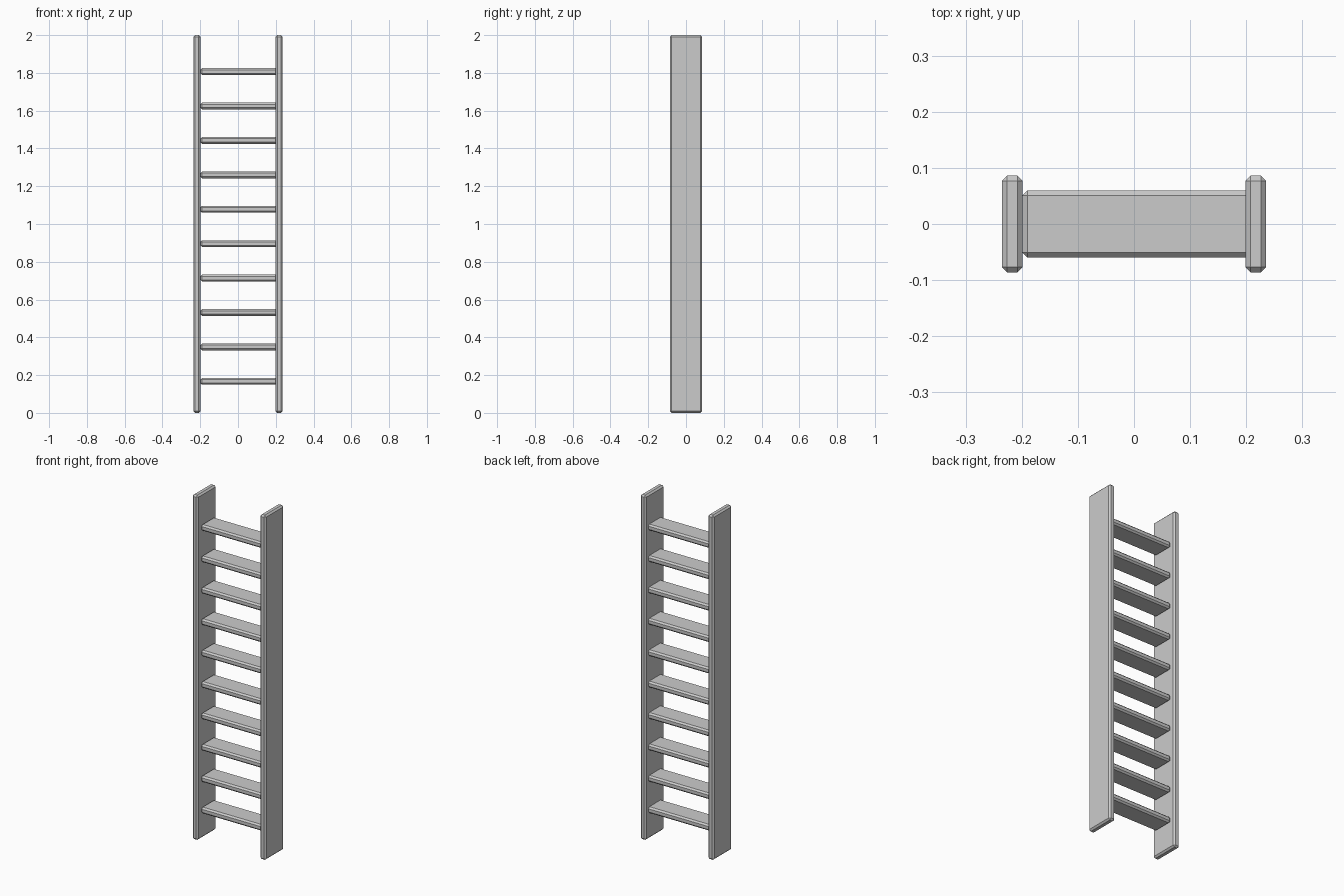
import bpy
import bmesh
from mathutils import Vector

if "Cube" in bpy.data.objects:
    bpy.data.objects.remove(bpy.data.objects["Cube"])


def chamfered_board(name, low, high, chamfer=0.009):
    """Box between two corners with a single flat chamfer on every edge."""
    low, high = Vector(low), Vector(high)
    size, centre = high - low, (low + high) / 2
    bm = bmesh.new()
    bmesh.ops.create_cube(bm, size=1)
    bmesh.ops.scale(bm, vec=size, verts=bm.verts)
    bmesh.ops.bevel(bm, geom=bm.edges[:], offset=chamfer, segments=1,
                    affect='EDGES', profile=0.5)
    mesh = bpy.data.meshes.new(name)
    bm.to_mesh(mesh)
    bm.free()
    obj = bpy.data.objects.new(name, mesh)
    obj.location = centre
    bpy.context.collection.objects.link(obj)
    return obj


INNER, OUTER = 0.199, 0.2355

# Side rails
chamfered_board("left_rail", (-OUTER, -0.086, 0), (-INNER, 0.086, 2))
chamfered_board("right_rail", (INNER, -0.086, 0), (OUTER, 0.086, 2))

# Rungs: butt against the left rail, let into the right rail
for i in range(10):
    z = 0.167 + i * 0.1822
    chamfered_board(f"rung_{i + 1}", (-INNER, -0.06, z - 0.018),
                    (0.212, 0.06, z + 0.018))
